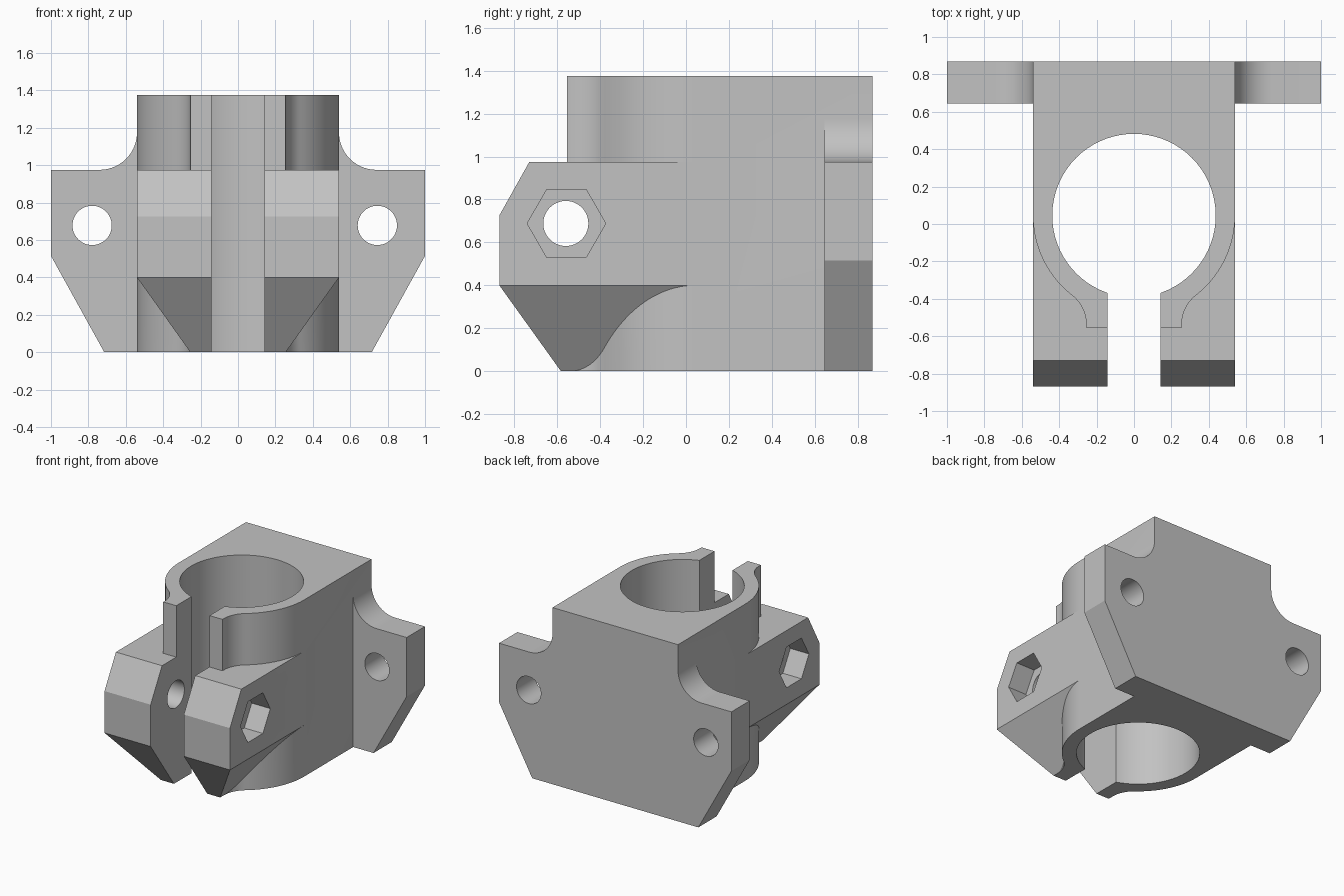
import bpy, bmesh
from math import sin, cos, atan2, pi, sqrt

cube = bpy.data.objects.get("Cube")
if cube:
    bpy.data.objects.remove(cube, do_unlink=True)

grey = bpy.data.materials.new("plain grey")
grey.use_nodes = True
colour = (0.54, 0.54, 0.54, 1)
grey.diffuse_color = colour
grey.node_tree.nodes["Principled BSDF"].inputs["Base Color"].default_value = colour


def arc(cx, cy, r, start, end, n):
    steps = [start + (end - start) * i / n for i in range(n + 1)]
    return [(cx + r * cos(a), cy + r * sin(a)) for a in steps]


def circle(cx, cy, r, n=48):
    return arc(cx, cy, r, 0, 2 * pi, n)[:-1]


def mirrored(half):
    """Close a half outline by adding its reflection across x = 0."""
    return half + [(-x, y) for x, y in reversed(half)]


def finish(name, bm):
    bmesh.ops.recalc_face_normals(bm, faces=bm.faces)
    mesh = bpy.data.meshes.new(name)
    bm.to_mesh(mesh)
    bm.free()
    mesh.materials.append(grey)
    ob = bpy.data.objects.new(name, mesh)
    bpy.context.collection.objects.link(ob)
    return ob


def prism(name, outline, axis, lo, hi):
    """Extrude a 2D outline along one axis, from lo to hi."""
    place = {"x": lambda a, b, t: (t, a, b),
             "y": lambda a, b, t: (a, t, b),
             "z": lambda a, b, t: (a, b, t)}[axis]
    bm = bmesh.new()
    low = [bm.verts.new(place(a, b, lo)) for a, b in outline]
    high = [bm.verts.new(place(a, b, hi)) for a, b in outline]
    bm.faces.new(low)
    bm.faces.new(high)
    n = len(outline)
    for i in range(n):
        j = (i + 1) % n
        bm.faces.new((low[i], low[j], high[j], high[i]))
    return finish(name, bm)


def combine(target, other, operation):
    mod = target.modifiers.new(operation.lower(), "BOOLEAN")
    mod.object, mod.operation, mod.solver = other, operation, "EXACT"
    bpy.context.view_layer.objects.active = target
    bpy.ops.object.modifier_apply(modifier=mod.name)
    bpy.data.objects.remove(other, do_unlink=True)


W, BACK, H = 0.54, 0.87, 1.375      # half width, back face, height
CY, LIP, FILLET = 0.045, 0.255, 0.2  # bore centre, lip half width, lip fillet
SLOT = 0.143

# Clamp body: square back, round front, flared lip
fx = LIP + FILLET
fy = CY - sqrt((W + FILLET) ** 2 - fx ** 2)
lean = atan2(CY - fy, fx)
half = [(W, BACK)] + arc(0, CY, W, 0, -lean, 20)
half += arc(fx, fy, FILLET, pi - lean, pi, 12)[1:] + [(LIP, -0.555)]
body = prism("clamp_bracket", mirrored(half), "z", 0, H)

# Mounting plate across the back
half = [(0.715, 0), (1, 0.515), (1, 0.975)]
half += arc(0.74, 1.175, 0.2, -pi / 2, -pi, 14) + [(0.4, 1.175)]
combine(body, prism("mounting_plate", mirrored(half), "y", 0.645, BACK), "UNION")

# Clamping ears: one hipped block, split later by the slot
bm = bmesh.new()
rear = 0.1
for side in (-1, 1):
    for y, z in ((-0.73, 0.975), (rear, 0.975), (-0.87, 0.725), (-0.87, 0.4), (rear, 0.4)):
        bm.verts.new((side * W, y, z))
    for y in (-0.583, rear):
        bm.verts.new((side * LIP, y, 0))
bmesh.ops.convex_hull(bm, input=bm.verts)
bmesh.ops.dissolve_limit(bm, angle_limit=0.01, verts=bm.verts, edges=bm.edges)
combine(body, finish("clamping_ears", bm), "UNION")

# Bore and clamping slot
combine(body, prism("bore", circle(0, CY, 0.437, 72), "z", -0.1, 1.5), "DIFFERENCE")
slot = [(-SLOT, -1), (SLOT, -1), (SLOT, -0.2), (-SLOT, -0.2)]
combine(body, prism("slot", slot, "z", -0.1, 1.5), "DIFFERENCE")

# Clamp screw hole with a hexagonal pocket on each side
combine(body, prism("screw_hole", circle(-0.56, 0.688, 0.105), "x", -0.7, 0.7), "DIFFERENCE")
for side in (-1, 1):
    pocket = prism("hex_pocket", circle(-0.557, 0.688, 0.183, 6), "x", side * 0.38, side * 0.7)
    combine(body, pocket, "DIFFERENCE")

# Mounting holes in the plate
for x in (-0.78, 0.745):
    combine(body, prism("plate_hole", circle(x, 0.678, 0.105), "y", 0.5, 1), "DIFFERENCE")

bpy.ops.object.select_all(action="DESELECT")
body.select_set(True)
bpy.context.view_layer.objects.active = body
bpy.ops.object.shade_smooth_by_angle(angle=0.4)
